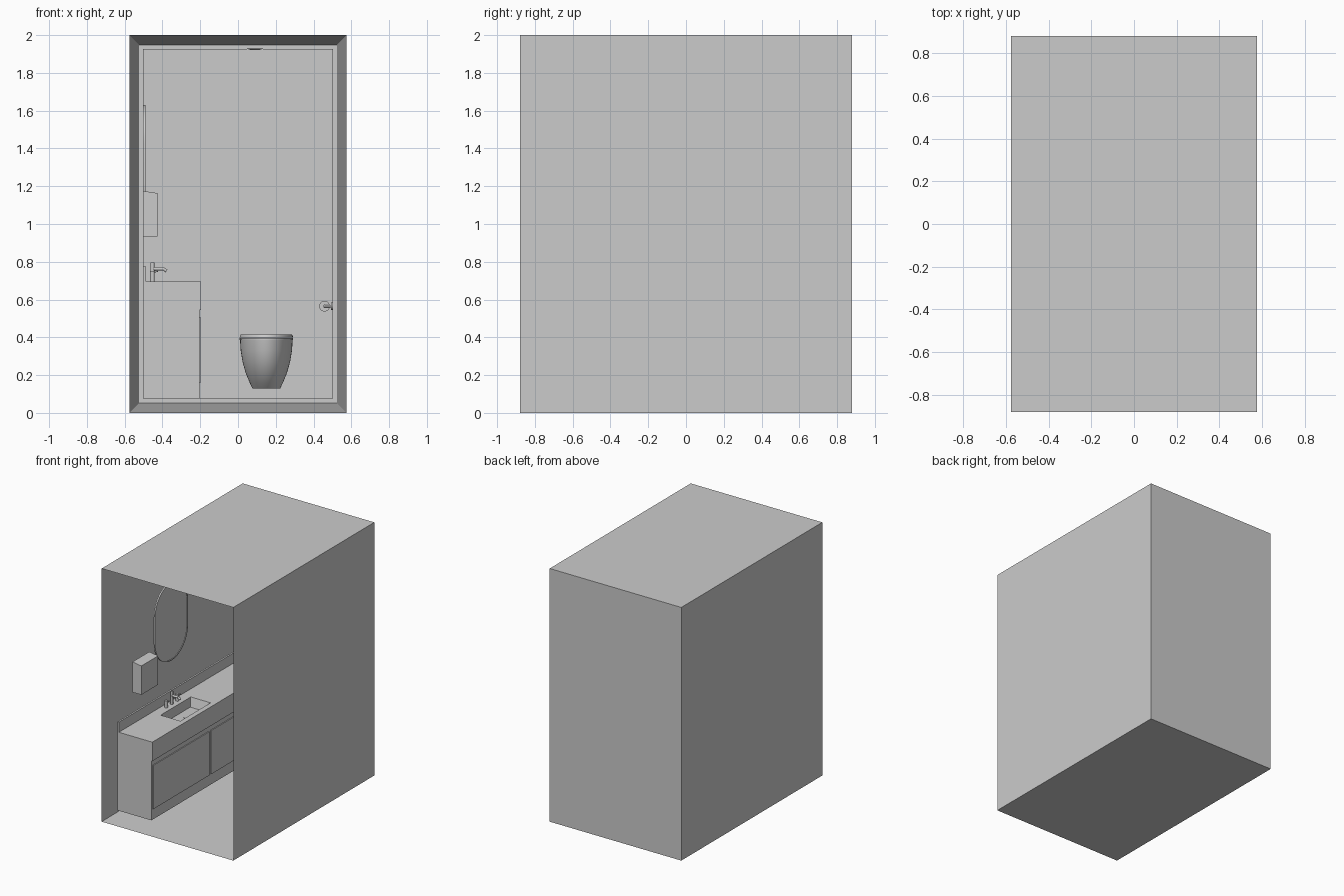
import bpy, bmesh, math
from mathutils import Vector

if "Cube" in bpy.data.objects:
    bpy.data.objects.remove(bpy.data.objects["Cube"], do_unlink=True)

grey = bpy.data.materials.new("plain_grey")
grey.use_nodes = True
colour = (0.6, 0.6, 0.6, 1)
grey.diffuse_color = colour
grey.node_tree.nodes["Principled BSDF"].inputs["Base Color"].default_value = colour

WALL_X = -0.502      # inner face of the right-hand wall
BACK_Y = 0.66        # face of the service wall
FLOOR = 0.075


def finish(name, bm, smooth=False):
    bmesh.ops.recalc_face_normals(bm, faces=bm.faces)
    mesh = bpy.data.meshes.new(name)
    bm.to_mesh(mesh)
    bm.free()
    mesh.materials.append(grey)
    ob = bpy.data.objects.new(name, mesh)
    bpy.context.collection.objects.link(ob)
    if smooth:
        bpy.ops.object.select_all(action='DESELECT')
        ob.select_set(True)
        bpy.context.view_layer.objects.active = ob
        bpy.ops.object.shade_smooth_by_angle(angle=math.radians(40))
    return ob


def box_mesh(x0, x1, y0, y1, z0, z1):
    bm = bmesh.new()
    bmesh.ops.create_cube(bm, size=1)
    for v in bm.verts:
        v.co = ((x0, x1)[v.co.x > 0], (y0, y1)[v.co.y > 0], (z0, z1)[v.co.z > 0])
    return bm


def box(name, *bounds):
    return finish(name, box_mesh(*bounds))


def loft(name, rings, smooth=True):
    """Skin a stack of closed rings and cap both ends."""
    bm = bmesh.new()
    loops = [[bm.verts.new(p) for p in ring] for ring in rings]
    n = len(loops[0])
    for a, b in zip(loops, loops[1:]):
        for i in range(n):
            j = (i + 1) % n
            bm.faces.new((a[i], a[j], b[j], b[i]))
    bm.faces.new(loops[0][::-1])
    bm.faces.new(loops[-1])
    return finish(name, bm, smooth)


def rod(name, start, end, radius, end_radius=None, sides=24):
    start, end = Vector(start), Vector(end)
    axis = end - start
    bm = bmesh.new()
    bmesh.ops.create_cone(bm, cap_ends=True, segments=sides, radius1=radius,
                          radius2=radius if end_radius is None else end_radius,
                          depth=axis.length)
    turn = axis.to_track_quat('Z', 'Y').to_matrix()
    for v in bm.verts:
        v.co = turn @ v.co + (start + end) / 2
    return finish(name, bm, True)


# Room shell, open at the front
bm = box_mesh(-0.575, 0.575, -0.88, 0.88, 0, 2)
bm.faces.ensure_lookup_table()
bm.normal_update()
front = min(bm.faces, key=lambda f: f.calc_center_median().y)
bmesh.ops.inset_region(bm, faces=[front], thickness=0.073)
for v in front.verts:
    v.co.y = 0.81
finish("room_shell", bm)

# Service wall with access panels behind the toilet
box("service_wall", WALL_X, 0.502, BACK_Y, 0.81, FLOOR, 1.927)
box("upper_access_panel", -0.08, 0.38, BACK_Y - 0.006, BACK_Y, 0.43, 1.885)
box("lower_access_panel", -0.08, 0.38, BACK_Y - 0.006, BACK_Y, 0.095, 0.423)
box("flush_plate", 0.12, 0.18, BACK_Y - 0.012, BACK_Y - 0.006, 0.745, 0.785)

# Vanity cabinet, doors and backsplash
START, END = -0.79, BACK_Y
box("vanity_cabinet", WALL_X, -0.204, START, END, FLOOR, 0.545)
MIDDLE = (START + END) / 2
for name, y0, y1 in (("front_door", START + 0.014, MIDDLE - 0.012),
                     ("rear_door", MIDDLE + 0.012, END - 0.014)):
    box("vanity_" + name, -0.204, -0.197, y0, y1, 0.16, 0.505)
box("backsplash", WALL_X, -0.488, START, END, 0.695, 0.775)

# Countertop with a sunken tapered basin
counter = box("countertop", WALL_X, -0.196, START, END, 0.545, 0.695)
bm = box_mesh(-0.412, -0.235, -0.385, 0, 0.625, 0.71)
for v in bm.verts:
    if v.co.z < 0.65:
        v.co.x += 0.012 if v.co.x < -0.3 else -0.012
        v.co.y += 0.025 if v.co.y < -0.2 else -0.025
cutter = finish("basin_cutter", bm)
cutter.hide_render = True
cut = counter.modifiers.new("basin", 'BOOLEAN')
cut.object = cutter
cut.solver = 'EXACT'
bpy.context.view_layer.objects.active = counter
bpy.ops.object.modifier_apply(modifier=cut.name)
bpy.data.objects.remove(cutter, do_unlink=True)
rod("basin_drain", (-0.323, -0.19, 0.624), (-0.323, -0.19, 0.629), 0.016)

# Tap with two side handles
TAP_Y = -0.18
rod("tap_post", (-0.453, TAP_Y, 0.695), (-0.453, TAP_Y, 0.797), 0.011)
rod("tap_spout", (-0.453, TAP_Y, 0.763), (-0.395, TAP_Y, 0.763), 0.009)
rod("tap_nozzle", (-0.399, TAP_Y, 0.765), (-0.378, TAP_Y, 0.751), 0.008)
for side, y in (("front", TAP_Y - 0.07), ("rear", TAP_Y + 0.07)):
    rod(side + "_tap_handle", (-0.453, y, 0.695), (-0.453, y, 0.75), 0.012)
    rod(side + "_tap_lever", (-0.453, y, 0.745), (-0.425, y, 0.752), 0.005)


# Pill-shaped wall mirror: raised rim and glass
def pill(x, radius, half=0.105, y=-0.13, z=1.32, steps=24):
    ring = []
    for end in (1, -1):
        for i in range(steps + 1):
            a = math.pi * i / steps + (0 if end > 0 else math.pi)
            ring.append((x, y + radius * math.cos(a), z + end * half + radius * math.sin(a)))
    return ring


loft("mirror", [pill(WALL_X, 0.205), pill(-0.49, 0.205),
                pill(-0.49, 0.197), pill(-0.494, 0.197)])

# Wall dispenser with a sloping lid
bm = box_mesh(WALL_X, -0.425, -0.6, -0.39, 0.935, 1.175)
for v in bm.verts:
    if v.co.z > 1 and v.co.x > -0.45:
        v.co.z = 1.163
finish("wall_dispenser", bm)


# Wall-hung toilet
def bowl_ring(z, half, reach, steps=32):
    mid = BACK_Y - 0.2
    ring = [(0.15 + half, BACK_Y - 0.006, z)]
    for i in range(steps + 1):
        a = math.pi * i / steps
        ring.append((0.15 + half * math.cos(a), mid - (reach - 0.2) * math.sin(a), z))
    return ring + [(0.15 - half, BACK_Y - 0.006, z)]


profile = ((0.13, 0.074, 0.3), (0.16, 0.088, 0.335), (0.21, 0.109, 0.38),
           (0.27, 0.126, 0.415), (0.33, 0.136, 0.435), (0.385, 0.139, 0.445))
loft("toilet_bowl", [bowl_ring(*p) for p in profile])
loft("toilet_seat", [bowl_ring(0.387, 0.141, 0.447), bowl_ring(0.397, 0.141, 0.447)])
loft("toilet_lid", [bowl_ring(0.399, 0.141, 0.447), bowl_ring(0.407, 0.14, 0.446),
                    bowl_ring(0.415, 0.135, 0.441)])

# Paper holder on the left wall
rod("holder_mount", (0.502, 0.3, 0.565), (0.492, 0.3, 0.565), 0.02)
rod("holder_arm", (0.495, 0.3, 0.565), (0.455, 0.3, 0.565), 0.006)
rod("holder_bar", (0.458, 0.3, 0.565), (0.458, 0.42, 0.565), 0.008)
rod("paper_roll", (0.458, 0.315, 0.565), (0.458, 0.41, 0.565), 0.028)

# Ceiling light
rod("ceiling_light", (0.09, 0, 1.928), (0.09, 0, 1.92), 0.042, 0.02, 32)
